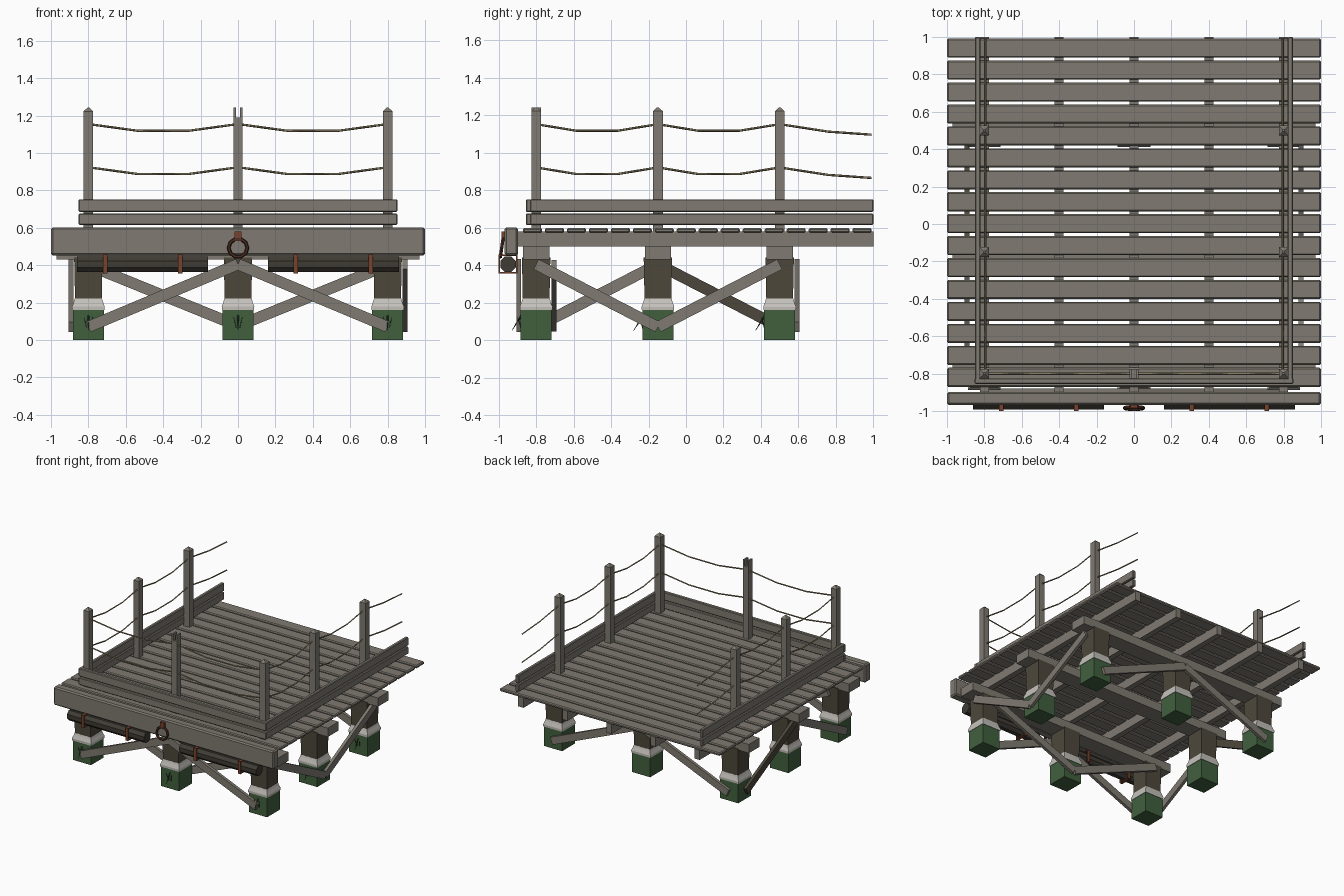
import bpy, bmesh, math
from mathutils import Vector, Matrix

if "Cube" in bpy.data.objects:
    bpy.data.objects.remove(bpy.data.objects["Cube"])


def material(name, rgb):
    m = bpy.data.materials.new(name)
    m.diffuse_color = (*rgb, 1)
    m.use_nodes = True
    m.node_tree.nodes["Principled BSDF"].inputs["Base Color"].default_value = m.diffuse_color
    return m


WOOD = material("weathered wood", (0.215, 0.195, 0.165))
DARK = material("dark wet wood", (0.075, 0.064, 0.045))
LOG = material("dark log", (0.05, 0.043, 0.034))
GREEN = material("algae green", (0.053, 0.115, 0.048))
BLADE = material("dark weed", (0.025, 0.055, 0.022))
PALE = material("pale barnacle", (0.57, 0.55, 0.51))
RUST = material("rust", (0.19, 0.055, 0.025))
IRON = material("dark rust", (0.07, 0.026, 0.015))
ROPE = material("rope", (0.26, 0.21, 0.12))


def finish(name, bm, mat):
    bmesh.ops.recalc_face_normals(bm, faces=bm.faces)
    me = bpy.data.meshes.new(name)
    bm.to_mesh(me)
    bm.free()
    me.materials.append(mat)
    ob = bpy.data.objects.new(name, me)
    bpy.context.collection.objects.link(ob)
    return ob


def box(name, x, y, z, mat, bevel=0.0):
    """Box from (min, max) ranges."""
    bm = bmesh.new()
    r = (x, y, z)
    size = [b - a for a, b in r]
    mid = [(a + b) / 2 for a, b in r]
    bmesh.ops.create_cube(bm, size=1, matrix=Matrix.Translation(mid) @ Matrix.Diagonal((*size, 1)))
    if bevel:
        bmesh.ops.bevel(bm, geom=bm.edges[:], offset=bevel, segments=1, affect='EDGES')
    return finish(name, bm, mat)


def stack(name, x, y, levels, mat):
    """Square sections (z, width) joined into one solid."""
    bm = bmesh.new()
    rings = []
    for z, w in levels:
        h = w / 2
        rings.append([bm.verts.new((x + a * h, y + b * h, z))
                      for a, b in ((-1, -1), (1, -1), (1, 1), (-1, 1))])
    for lo, hi in zip(rings, rings[1:]):
        for i in range(4):
            j = (i + 1) % 4
            bm.faces.new((lo[i], lo[j], hi[j], hi[i]))
    bm.faces.new(rings[0][::-1])
    bm.faces.new(rings[-1])
    return finish(name, bm, mat)


def plank(name, a, b, width, thick, mat):
    """Board between two points, its width lying in the vertical plane."""
    a, b = Vector(a), Vector(b)
    d = (b - a).normalized()
    side = d.cross(Vector((0, 0, 1))).normalized()
    up = side.cross(d)
    rot = Matrix((d, side, up)).transposed().to_4x4()
    bm = bmesh.new()
    bmesh.ops.create_cube(bm, size=1, matrix=Matrix.Translation((a + b) / 2) @ rot
                          @ Matrix.Diagonal(((b - a).length, thick, width, 1)))
    return finish(name, bm, mat)


def rope(name, pts, radius=0.006):
    cu = bpy.data.curves.new(name, 'CURVE')
    cu.dimensions = '3D'
    cu.bevel_depth = radius
    cu.bevel_resolution = 0
    cu.use_fill_caps = True
    sp = cu.splines.new('POLY')
    sp.points.add(len(pts) - 1)
    for p, co in zip(sp.points, pts):
        p.co = (*co, 1)
    cu.materials.append(ROPE)
    ob = bpy.data.objects.new(name, cu)
    bpy.context.collection.objects.link(ob)


def blade(name, a, b, r):
    a, b = Vector(a), Vector(b)
    d = b - a
    bm = bmesh.new()
    bmesh.ops.create_cone(bm, cap_ends=True, segments=4, radius1=r, radius2=0.001, depth=d.length,
                          matrix=Matrix.Translation((a + b) / 2) @ d.to_track_quat('Z', 'Y').to_matrix().to_4x4())
    finish(name, bm, BLADE)


XS, YS = (-0.8, 0, 0.8), (-0.8, -0.15, 0.5)

# piles: algae foot, pale collar, dark shaft, weed strands
for y in YS:
    for x in XS:
        if x == 0 and y == -0.15:
            continue
        stack("pile_foot", x, y, [(0, 0.165), (0.168, 0.165)], GREEN)
        stack("pile_collar", x, y, [(0.16, 0.172), (0.178, 0.174), (0.205, 0.155), (0.222, 0.146)], PALE)
        stack("pile_shaft", x, y, [(0.2, 0.142), (0.44, 0.152)], DARK)
        for s in (-1, 1):
            blade("weed_strand", (x + s * 0.008, y - 0.08, 0.065),
                  (x + s * 0.024, y - 0.1, 0.125), 0.005)
        blade("weed_leaf", (x, y - 0.08, 0.13), (x, y - 0.13, 0.05), 0.006)

# bearer beams across the piles and joists above them
for y in YS:
    box("bearer_beam", (-0.97, 0.97), (y - 0.07, y + 0.07), (0.43, 0.502), WOOD)
for x in (-0.8, -0.4, 0, 0.4, 0.8):
    box("joist", (x - 0.024, x + 0.024), (-0.9, 1.0), (0.5, 0.58), WOOD)

# deck boards and front fascia
for i in range(16):
    y = 0.94 - 0.1173 * i
    box("deck_board", (-1, 1), (y - 0.051, y + 0.051), (0.573, 0.598), WOOD, 0.007)
box("front_fascia", (-1, 1), (-0.968, -0.897), (0.452, 0.602), WOOD, 0.01)

# diagonal braces
for s in (-1, 1):
    for y in (-0.893, 0.593):
        plank("cross_brace", (0, y, 0.405), (s * 0.8, y, 0.07), 0.06, 0.025, WOOD)
    plank("inner_brace", (0, -0.705, 0.075), (s * 0.8, -0.705, 0.4), 0.06, 0.025, WOOD)
    end = -0.15 + s * 0.65
    plank("right_brace", (0.893, -0.15, 0.07), (0.893, end, 0.405), 0.06, 0.025, WOOD)
    plank("left_brace", (-0.893, -0.15, 0.405), (-0.893, end, 0.07), 0.06, 0.025,
          DARK if s > 0 else WOOD)

# kick rails outside the posts
for z0 in (0.615, 0.685):
    z = (z0, z0 + (0.06 if z0 < 0.65 else 0.067))
    box("front_kick_rail", (-0.852, 0.852), (-0.855, -0.825), z, WOOD, 0.005)
    for s in (-1, 1):
        box("side_kick_rail", tuple(sorted((s * 0.822, s * 0.85))), (-0.855, 1.0), z, WOOD, 0.005)

# railing posts with pointed tops; the middle front post is forked
for x in (-0.8, 0.8):
    for y in YS:
        stack("rail_post", x, y, [(0.58, 0.052), (1.222, 0.052), (1.242, 0.01)], WOOD)
box("forked_post", (-0.025, 0.025), (-0.825, -0.775), (0.58, 1.19), WOOD)
for s in (-1, 1):
    box("post_prong", tuple(sorted((s * 0.012, s * 0.025))), (-0.825, -0.775), (1.19, 1.242), WOOD)

# sagging ropes
SAG = ((0.0, 0), (0.33, -0.035), (0.67, -0.035), (1.0, 0))
for z in (1.153, 0.922):
    for s in (-1, 1):
        rope("front_rope", [(s * (0.01 + 0.78 * t), -0.8, z + d) for t, d in SAG])
        for y0 in YS[:2]:
            rope("side_rope", [(s * 0.795, y0 + 0.65 * t, z + d) for t, d in SAG])
        rope("loose_rope", [(s * 0.795, 0.5, z), (s * 0.795, 0.76, z - 0.04), (s * 0.795, 0.99, z - 0.056)])

# fender logs hung in rust straps under the fascia
for s in (-1, 1):
    bm = bmesh.new()
    bmesh.ops.create_cone(bm, cap_ends=True, segments=8, radius1=0.045, radius2=0.045, depth=0.7,
                          matrix=Matrix.Translation((s * 0.51, -0.95, 0.405))
                          @ Matrix.Rotation(math.pi / 2, 4, 'Y') @ Matrix.Rotation(math.pi / 8, 4, 'Z'))
    finish("fender_log", bm, LOG)
    for cx in (0.31, 0.71):
        x = (s * cx - 0.012, s * cx + 0.012)
        box("strap_front", x, (-1.0, -0.992), (0.355, 0.458), RUST)
        box("strap_back", x, (-0.908, -0.9), (0.355, 0.458), RUST)
        box("strap_bottom", x, (-1.0, -0.9), (0.355, 0.363), RUST)
        box("strap_top", x, (-1.0, -0.9), (0.45, 0.458), RUST)

# mooring ring on its bracket
bpy.ops.mesh.primitive_torus_add(major_segments=10, minor_segments=6, major_radius=0.05, minor_radius=0.01,
                                 location=(0, -0.984, 0.492), rotation=(math.radians(82), 0, 0))
ring = bpy.context.object
ring.name = "mooring_ring"
ring.data.materials.append(IRON)
box("ring_bracket", (-0.018, 0.018), (-0.985, -0.965), (0.53, 0.58), RUST)
